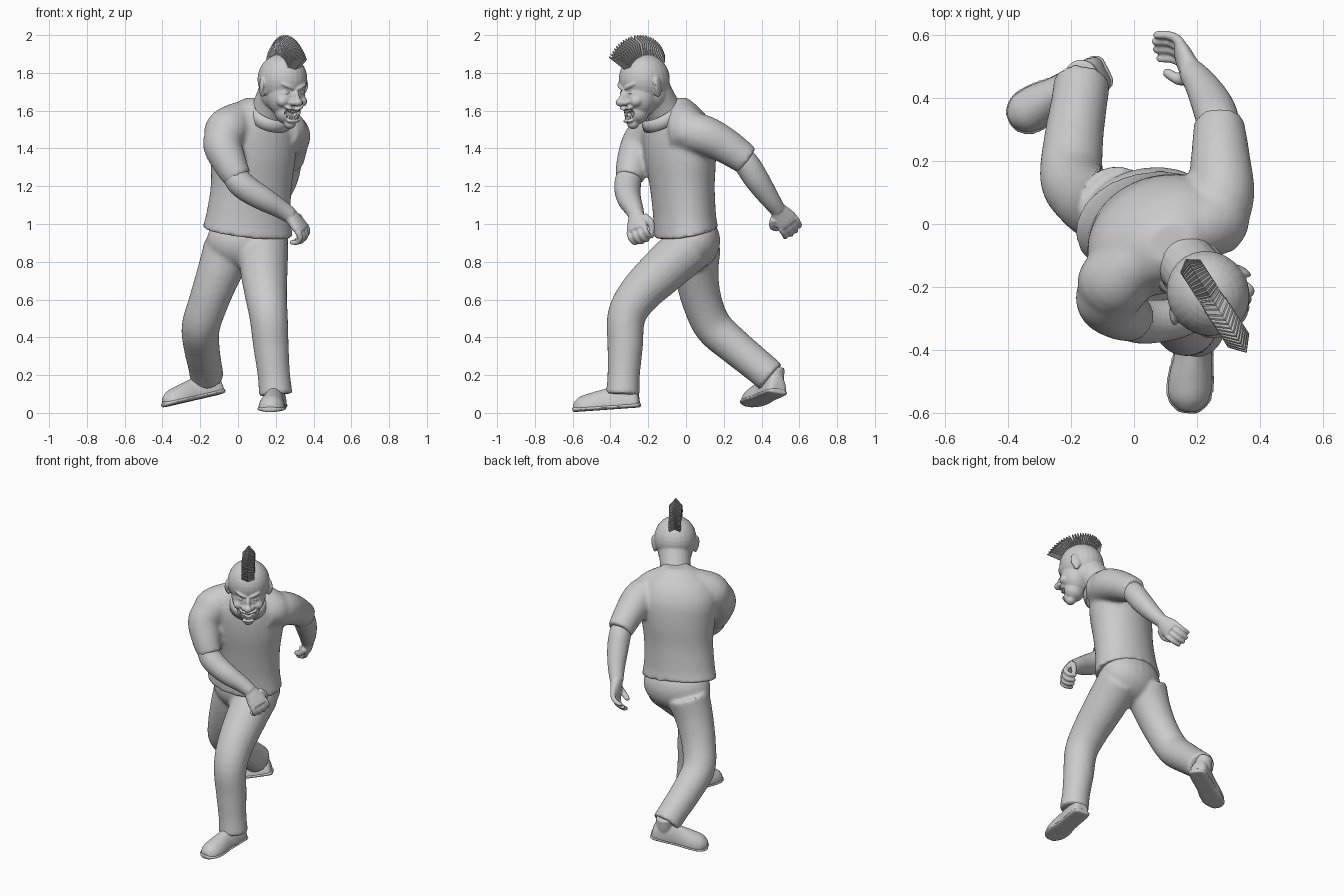
import bpy, bmesh, math
from mathutils import Vector, Matrix, Euler

if "Cube" in bpy.data.objects:
    bpy.data.objects.remove(bpy.data.objects["Cube"])

grey = bpy.data.materials.new("plain grey")
grey.use_nodes = True
grey.diffuse_color = (0.6, 0.6, 0.6, 1)
grey.node_tree.nodes["Principled BSDF"].inputs["Base Color"].default_value = (0.6, 0.6, 0.6, 1)


def finish(name, bm, voxel=0, relax=5):
    """Turn a bmesh into an object; a voxel size fuses its volumes into one skin."""
    bmesh.ops.recalc_face_normals(bm, faces=bm.faces)
    me = bpy.data.meshes.new(name)
    bm.to_mesh(me)
    bm.free()
    me.materials.append(grey)
    ob = bpy.data.objects.new(name, me)
    bpy.context.collection.objects.link(ob)
    if voxel:
        m = ob.modifiers.new("fuse", 'REMESH')
        m.mode, m.voxel_size, m.use_smooth_shade = 'VOXEL', voxel, True
        s = ob.modifiers.new("relax", 'SMOOTH')
        s.factor, s.iterations = 0.5, relax
    return ob


def loft(bm, rings, sides=24, caps=True, floor=None):
    """Skin ellipses given as (centre, u axis, v axis)."""
    loops = []
    for c, u, v in rings:
        loop = []
        for i in range(sides):
            a = math.tau * i / sides
            p = c + u * math.cos(a) + v * math.sin(a)
            if floor is not None:
                p.z = max(p.z, floor)
            loop.append(bm.verts.new(p))
        loops.append(loop)
    for a, b in zip(loops, loops[1:]):
        for i in range(sides):
            j = (i + 1) % sides
            bm.faces.new((a[i], a[j], b[j], b[i]))
    if caps:
        bm.faces.new(loops[0])
        bm.faces.new(loops[-1])


def spline(pts, steps=5):
    """Catmull-Rom through points of any size."""
    p = [Vector(q) for q in pts]
    p = [p[0]] + p + [p[-1]]
    out = []
    for a, b, c, d in zip(p, p[1:], p[2:], p[3:]):
        for k in range(steps):
            t = k / steps
            out.append((b * 2 + (c - a) * t + (a * 2 - b * 5 + c * 4 - d) * t * t
                        + (b * 3 - a - c * 3 + d) * t ** 3) / 2)
    return out + [p[-1]]


def tube(bm, pts, sides=20, steps=5):
    """Round limb through (x, y, z, radius) points."""
    s = spline(pts, steps)
    rings, u = [], Vector((1, 0, 0.01))
    for i, q in enumerate(s):
        t = (s[min(i + 1, len(s) - 1)] - s[max(i - 1, 0)]).to_3d().normalized()
        u = (u - t * u.dot(t)).normalized()
        rings.append((q.to_3d(), u * q.w, t.cross(u) * q.w))
    loft(bm, rings, sides)


def blob(bm, loc, rad, rot=(0, 0, 0)):
    bmesh.ops.create_uvsphere(bm, u_segments=24, v_segments=16, radius=1,
                              matrix=Matrix.LocRotScale(Vector(loc), Euler(rot), Vector(rad)))


# Shirt: twisted torso fused with two sleeves; columns x, y, z, half width, half depth, yaw
bm = bmesh.new()
torso = [(.05, 0, .955, .242, .168, .18), (.055, -.008, 1.05, .226, .164, .2),
         (.07, -.02, 1.2, .218, .168, .28), (.08, -.03, 1.35, .232, .18, .4),
         (.082, -.04, 1.48, .24, .175, .48), (.09, -.05, 1.57, .205, .145, .5),
         (.105, -.06, 1.635, .135, .1, .5), (.115, -.06, 1.668, .075, .06, .5)]
rings = []
for k, q in enumerate(spline(torso)):
    x, y, z, w, d, yaw = q
    u = Vector((math.cos(yaw), math.sin(yaw), 0)) * w
    v = Vector((-math.sin(yaw), math.cos(yaw), 0)) * d
    tilt = max(0, 1 - k / 5)
    u.z, v.z = -.022 * tilt, .034 * tilt
    rings.append((Vector((x, y, z)), u, v))
loft(bm, rings, 40)
# Sloping shoulders and sleeves
tube(bm, [(.1, -.06, 1.58, .08), (.0, -.125, 1.545, .1), (-.065, -.185, 1.49, .115), (-.07, -.18, 1.42, .095)])
tube(bm, [(.1, -.06, 1.585, .08), (.19, -.02, 1.55, .1), (.255, .01, 1.495, .11), (.26, .02, 1.47, .1)])
tube(bm, [(-.03, -.17, 1.52, .1), (-.082, -.235, 1.43, .105),
          (-.042, -.28, 1.32, .09), (.0, -.3, 1.24, .075)])
tube(bm, [(.22, -.04, 1.49, .11), (.275, .08, 1.475, .107),
          (.275, .2, 1.42, .096), (.27, .325, 1.335, .08)])
finish("shirt", bm, .012, 7)

# Trousers: pelvis and both legs
bm = bmesh.new()
blob(bm, (.05, .025, .91), (.218, .155, .16), (0, 0, .15))
tube(bm, [(.132, .02, .88, .135), (.138, -.13, .745, .125), (.148, -.25, .625, .112),
          (.162, -.315, .51, .102), (.175, -.322, .35, .094), (.19, -.33, .2, .086), (.2, -.335, .095, .09)])
tube(bm, [(-.05, .05, .87, .135), (-.1, .055, .74, .118), (-.155, .085, .59, .106),
          (-.197, .145, .455, .102), (-.192, .265, .345, .095), (-.175, .38, .25, .09), (-.165, .45, .19, .09)])
finish("trousers", bm, .012)


# Shoes: rounded upper on a flat sole; the toe points along local -y
def shoe(side, place):
    shape = [(.0, .035, .07), (-.02, .055, .12), (-.1, .06, .13), (-.17, .06, .115),
             (-.25, .07, .098), (-.31, .064, .082), (-.345, .036, .055), (-.352, .016, .035)]
    for part, grow in (("upper", 1), ("sole", 1.1)):
        bm = bmesh.new()
        rings = []
        for y, w, h in spline(shape):
            y = -.17 + (y + .17) * (1.03 if grow > 1 else 1)
            height = h - .015 if grow == 1 else .016
            rings.append((Vector((0, y, .016)), Vector((w * grow, 0, 0)), Vector((0, 0, height))))
        loft(bm, rings, 24, floor=.015 if grow == 1 else .003)
        if grow == 1:
            tube(bm, [(0, -.07, .06, .05), (0, -.065, .1, .055), (0, -.055, .16, .052)])
        bmesh.ops.transform(bm, matrix=place, verts=bm.verts)
        finish(f"{side}_shoe_{part}", bm, .007, 2)


shoe("left", Matrix.Translation((.205, -.245, .026)) @ Matrix.Rotation(-.1, 4, 'Z')
     @ Matrix.Rotation(.07, 4, 'X'))
shoe("right", Matrix.Translation((-.083, .49, .098)) @ Matrix.Rotation(-1.08, 4, 'Z')
     @ Matrix.Rotation(.2, 4, 'X') @ Matrix.Rotation(-.15, 4, 'Y'))


# Arms with palm, curled fingers and thumb
def arm(name, path, aim, curl_to, start, curl, thumb_side):
    bm = bmesh.new()
    tube(bm, path)
    w = Vector(path[-1][:3])
    d = Vector(aim).normalized()
    n = Vector(curl_to)
    n = (n - d * n.dot(d)).normalized()
    s = d.cross(n) * thumb_side
    rings = [(w + d * a, s * b, n * c) for a, b, c in
             ((-.02, .038, .036), (.02, .05, .034), (.07, .063, .029), (.1, .058, .024))]
    loft(bm, rings)

    def finger(root, length, ang, step, r):
        pts, p, a = [], root, ang
        for k in range(4):
            pts.append((*p, r * (1 - .07 * k)))
            p = p + (d * math.cos(a) + n * math.sin(a)) * length
            a += step
        tube(bm, pts, 12, 4)
        blob(bm, pts[-1][:3], [r * .8] * 3)
    for i in range(4):
        k = i - 1.5
        finger(w + d * (.095 - .004 * abs(k)) - s * k * .032, .037 - .003 * abs(k), start, curl, .0165)
    t = w + d * .025 + s * .045
    p2, p3 = t + d * .035 + s * .026 + n * .026, t + d * .07 + s * .014 + n * .055
    tube(bm, [(*t, .022), (*p2, .019), (*p3, .016)], 12)
    blob(bm, p3, [.015] * 3)
    finish(name, bm, .006, 3)


arm("right_arm", [(-.03, -.29, 1.31, .06), (-.002, -.305, 1.235, .07), (.05, -.31, 1.185, .07),
                  (.14, -.3, 1.13, .063), (.225, -.275, 1.08, .05), (.28, -.262, 1.043, .042)],
    (.62, .02, -.75), (-.6, .5, -.45), .35, .9, 1)
arm("left_arm", [(.272, .27, 1.37, .06), (.268, .32, 1.32, .068), (.25, .375, 1.235, .066),
                 (.215, .44, 1.14, .053), (.18, .487, 1.075, .041)],
    (-.27, .5, -.68), (-.8, -.2, .1), .2, .45, -1)

# Head: skull, face, ears and neck fused, with an open mouth cut in
yaw = Matrix.Rotation(math.radians(33), 4, 'Z')
head_at = Matrix.Translation((.238, -.225, 1.765)) @ yaw @ Matrix.Rotation(.06, 4, 'X')
bm = bmesh.new()
blob(bm, (0, .005, 0), (.13, .138, .137))
blob(bm, (0, .03, -.075), (.108, .1, .1))
blob(bm, (0, -.035, -.085), (.105, .095, .115))
blob(bm, (0, -.055, -.17), (.07, .066, .065))
blob(bm, (0, -.08, -.23), (.032, .032, .028))
blob(bm, (0, -.13, -.08), (.016, .024, .04), (-.35, 0, 0))
blob(bm, (0, -.15, -.112), (.027, .028, .023))
for s in (-1, 1):
    blob(bm, (s * .04, -.115, -.03), (.043, .02, .012), (0, -s * .4, s * .3))
    blob(bm, (s * .058, -.092, -.11), (.034, .034, .03))
    blob(bm, (s * .025, -.135, -.115), (.016, .019, .015))
    blob(bm, (s * .13, .005, -.035), (.012, .033, .048), (.15, 0, s * .45))
    blob(bm, (s * .124, .005, -.065), (.014, .02, .028))
    blob(bm, (s * .042, -.098, -.065), (.024, .022, .018))
    blob(bm, (s * .03, -.118, -.146), (.036, .018, .01), (0, -s * .35, s * .4))
blob(bm, (0, -.112, -.214), (.042, .016, .01))
bmesh.ops.transform(bm, matrix=head_at, verts=bm.verts)
tube(bm, [(.14, -.09, 1.55, .1), (.175, -.135, 1.63, .095), (.215, -.185, 1.72, .1)])
head = finish("head", bm, .006, 3)

bm = bmesh.new()
for s in (-1, 1):
    blob(bm, (s * .022, -.135, -.178), (.037, .055, .026), (0, -s * .45, 0))
bmesh.ops.transform(bm, matrix=head_at, verts=bm.verts)
cutter = finish("mouth_cutter", bm, .006, 1)
cutter.hide_render = True
cutter.hide_set(True)
cut = head.modifiers.new("mouth", 'BOOLEAN')
cut.operation, cut.object, cut.solver = 'DIFFERENCE', cutter, 'EXACT'

# Teeth in two arched rows, and eyeballs
bm = bmesh.new()
for height, depth in ((-.162, -.119), (-.2, -.113)):
    for i in range(-3, 4):
        z = height + .0017 * i * i
        blob(bm, (i * .0125, depth + .0022 * i * i, z), (.0065, .006, .011))
bmesh.ops.transform(bm, matrix=head_at, verts=bm.verts)
finish("teeth", bm)
bm = bmesh.new()
for s in (-1, 1):
    blob(bm, (s * .042, -.106, -.063), (.017, .017, .012))
bmesh.ops.transform(bm, matrix=head_at, verts=bm.verts)
finish("eyes", bm)

# Shirt collar
bm = bmesh.new()
axis = Vector((.33, -.45, .85)).normalized()
u = axis.cross(Vector((0, 0, 1))).normalized()
v = axis.cross(u)
mid = Vector((.17, -.132, 1.578))
loft(bm, [(mid + axis * h, u * r, v * r) for h, r in ((-.035, .122), (.0, .114), (.028, .102))],
     32, caps=False)
collar = finish("collar", bm)
collar.modifiers.new("thickness", 'SOLIDIFY').thickness = .006

# Crest of hair: folded, pointed slats fanned over the skull
bm = bmesh.new()
COUNT = 26
for i in range(COUNT):
    t = i / (COUNT - 1)
    a = math.radians(57 - 106 * t)
    out = Vector((0, -math.sin(a), math.cos(a)))
    front = Vector((0, -math.cos(a), -math.sin(a)))
    tip = .248 - .015 * t - .045 * t ** 4
    side = Vector((.038, 0, 0))
    low, high = out * .12 + front * .016, out * tip + front * .016
    for s in (-1, 1):
        quad = (low, out * .12 + side * s, out * (tip - .045) + side * s, high)
        bm.faces.new([bm.verts.new(p) for p in quad])
bmesh.ops.remove_doubles(bm, verts=bm.verts, dist=.0001)
bmesh.ops.transform(bm, matrix=Matrix.Translation((.238, -.225, 1.765)) @ yaw, verts=bm.verts)
crest = finish("hair_crest", bm)
crest.modifiers.new("thickness", 'SOLIDIFY').thickness = .006

# Smooth shading on the round parts
for name in ("shirt", "trousers", "head", "left_arm", "right_arm", "teeth", "eyes", "collar"):
    bpy.data.objects[name].data.shade_smooth()
